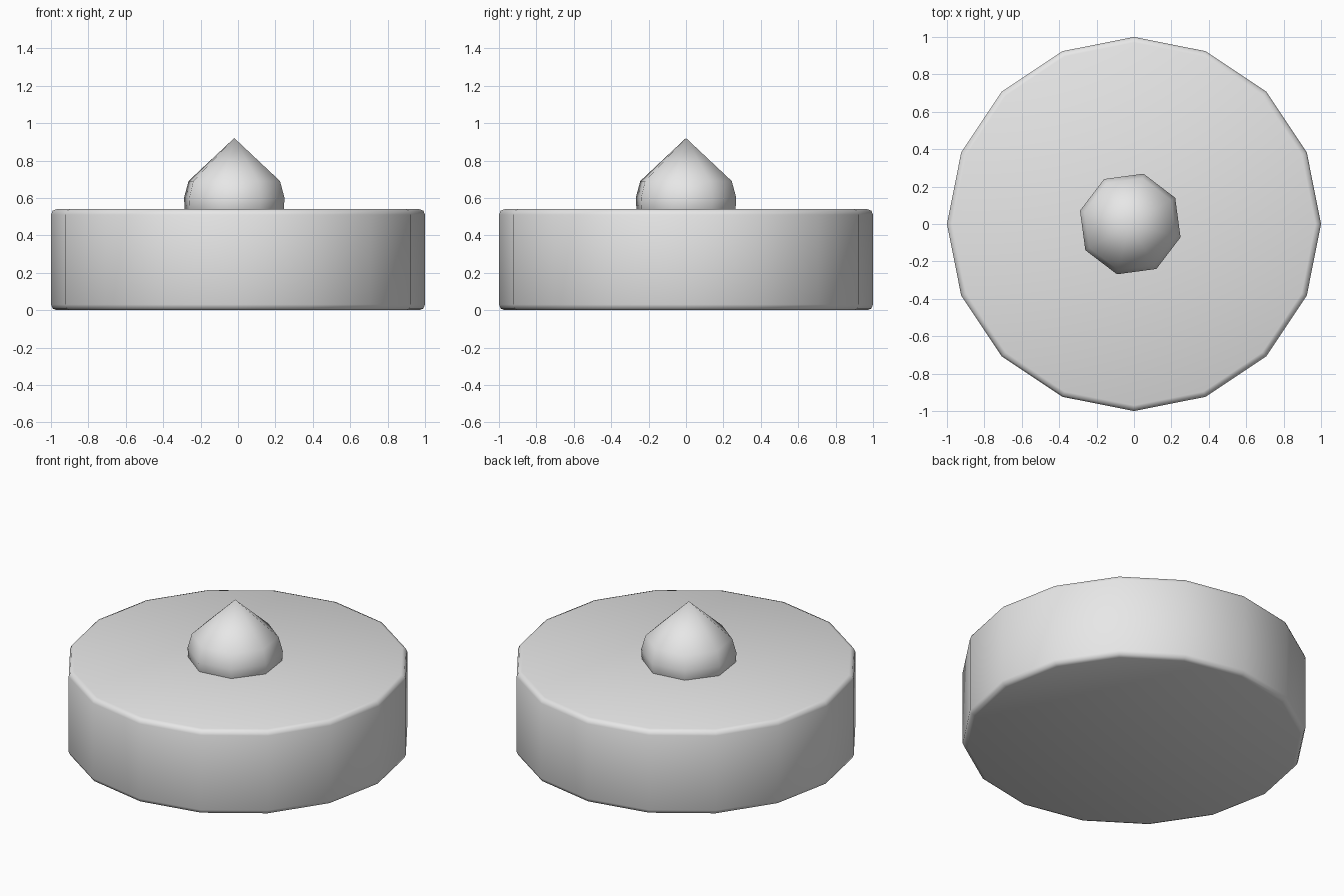
import bpy
import math

old = bpy.data.objects.get("Cube")
if old:
    bpy.data.objects.remove(old, do_unlink=True)

# Plain grey for every part
grey = bpy.data.materials.new("light_grey")
grey.use_nodes = True
colour = (0.8, 0.8, 0.8, 1)
grey.diffuse_color = colour
grey.node_tree.nodes["Principled BSDF"].inputs["Base Color"].default_value = colour


def lathe(name, profile, sides, turn=0, centre=(0, 0)):
    """Spin (radius, height) points around z; a zero radius makes a tip."""
    verts, faces, rings = [], [], []
    for r, z in profile:
        count = sides if r else 1
        rings.append(range(len(verts), len(verts) + count))
        for i in range(count):
            a = turn + math.tau * i / sides
            verts.append((centre[0] + r * math.cos(a), centre[1] + r * math.sin(a), z))
    for low, high in zip(rings, rings[1:]):
        for i in range(sides):
            j = (i + 1) % sides
            if len(high) == 1:
                faces.append((low[i], low[j], high[0]))
            else:
                faces.append((low[i], low[j], high[j], high[i]))
    faces.append(tuple(reversed(rings[0])))
    if len(rings[-1]) > 1:
        faces.append(tuple(rings[-1]))
    mesh = bpy.data.meshes.new(name)
    mesh.from_pydata(verts, [], faces)
    mesh.materials.append(grey)
    obj = bpy.data.objects.new(name, mesh)
    bpy.context.collection.objects.link(obj)
    bpy.ops.object.select_all(action="DESELECT")
    obj.select_set(True)
    bpy.context.view_layer.objects.active = obj
    bpy.ops.object.shade_smooth_by_angle(angle=math.radians(60))
    return obj


# Round base with softened rims
height, rim = 0.54, 0.03
profile = []
for step in range(3):
    a = math.pi / 4 * step
    profile.append((1 - rim + rim * math.sin(a), rim - rim * math.cos(a)))
profile += [(r, height - z) for r, z in reversed(profile)]
lathe("round_base", profile, 16)

# Pointed drop on top, slightly off centre
lathe("pointed_drop",
      [(0.255, 0.5), (0.274, 0.54), (0.278, 0.6), (0.253, 0.69), (0, 0.92)],
      8, turn=math.radians(-14.8), centre=(-0.02, 0))
